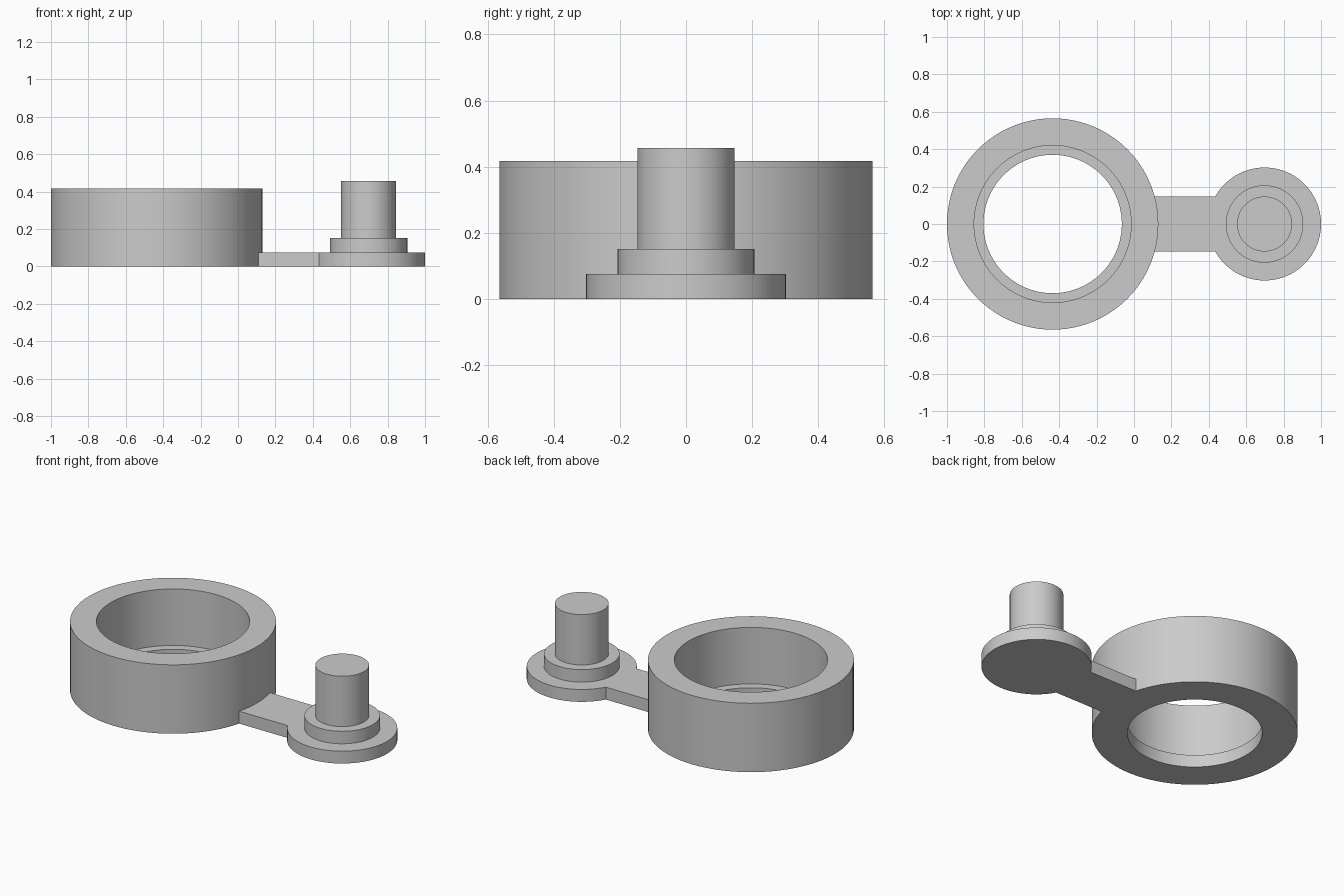
import bpy, bmesh, math

default = bpy.data.objects.get("Cube")
if default:
    bpy.data.objects.remove(default, do_unlink=True)

RING_X, RING_R, RING_H = -0.435, 0.565, 0.417
PIN_X, PIN_R = 0.698, 0.302
PLATE_H, ARM_HALF = 0.075, 0.147
SEGMENTS = 96

grey = bpy.data.materials.new("plain grey")
grey.use_nodes = True
colour = (0.6, 0.6, 0.6, 1)
grey.diffuse_color = colour
grey.node_tree.nodes["Principled BSDF"].inputs["Base Color"].default_value = colour


def finish(name, bm, x=0):
    bmesh.ops.recalc_face_normals(bm, faces=bm.faces)
    mesh = bpy.data.meshes.new(name)
    bm.to_mesh(mesh)
    bm.free()
    obj = bpy.data.objects.new(name, mesh)
    obj.location.x = x
    bpy.context.collection.objects.link(obj)
    mesh.materials.append(grey)
    bpy.ops.object.select_all(action="DESELECT")
    obj.select_set(True)
    bpy.context.view_layer.objects.active = obj
    bpy.ops.object.shade_smooth_by_angle(angle=math.radians(30))
    return obj


def lathe(name, profile, x):
    """Turn a closed (radius, height) profile around the vertical axis."""
    bm = bmesh.new()
    verts = [bm.verts.new((r, 0, z)) for r, z in profile]
    edges = [bm.edges.new((a, b)) for a, b in zip(verts, verts[1:] + verts[:1])
             if a.co.x > 0 or b.co.x > 0]
    bmesh.ops.spin(bm, geom=verts + edges, cent=(0, 0, 0), axis=(0, 0, 1),
                   angle=math.tau, steps=SEGMENTS, use_merge=False)
    bmesh.ops.remove_doubles(bm, verts=bm.verts, dist=1e-4)
    return finish(name, bm, x)


def arc(cx, radius, side):
    """Points across the arm width along a round part, from -y to +y."""
    half = math.asin(ARM_HALF / radius)
    angles = [half * (i / 8 - 1) for i in range(17)]
    return [(cx + side * radius * math.cos(a), radius * math.sin(a), 0) for a in angles]


# Socket ring with a narrow lip at the bottom of the bore
lathe("socket_ring", [(RING_R, 0), (RING_R, RING_H), (0.42, RING_H),
                      (0.42, PLATE_H), (0.37, PLATE_H), (0.37, 0)], RING_X)

# Stepped disc carrying the upright pin
lathe("stepped_pin", [(0, 0), (PIN_R, 0), (PIN_R, PLATE_H), (0.207, PLATE_H),
                      (0.207, 0.151), (0.147, 0.151), (0.147, 0.456), (0, 0.456)], PIN_X)

# Flat arm whose ends follow the two round parts
bm = bmesh.new()
outline = arc(PIN_X, PIN_R - 0.001, -1) + arc(RING_X, RING_R - 0.001, 1)[::-1]
face = bm.faces.new([bm.verts.new(p) for p in outline])
extruded = bmesh.ops.extrude_face_region(bm, geom=[face])["geom"]
top = [v for v in extruded if isinstance(v, bmesh.types.BMVert)]
bmesh.ops.translate(bm, verts=top, vec=(0, 0, PLATE_H))
finish("connecting_arm", bm)
